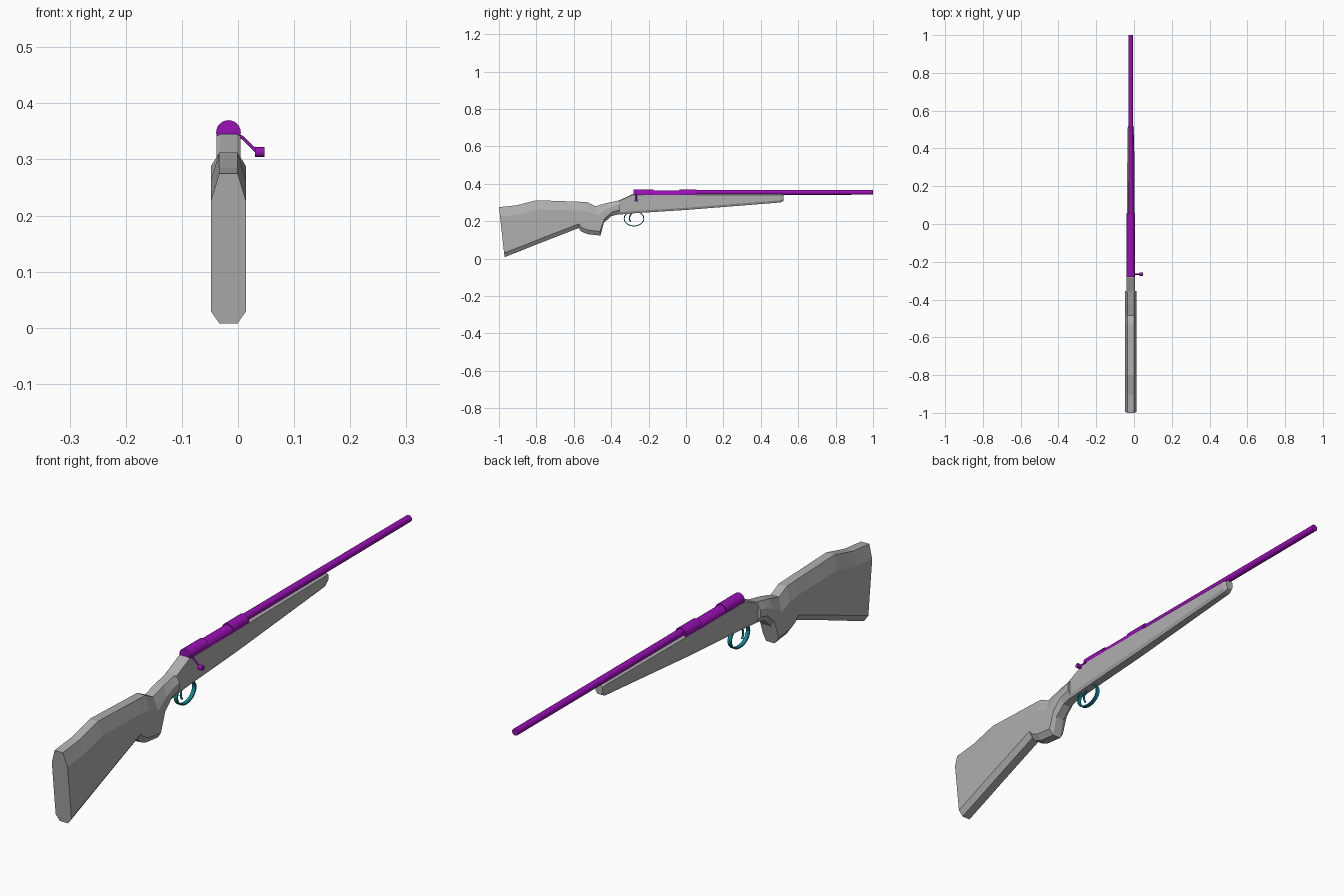
import bpy
import bmesh
from math import pi, sin, cos
from mathutils import Matrix, Vector

cube = bpy.data.objects.get("Cube")
if cube:
    bpy.data.objects.remove(cube, do_unlink=True)

AXIS_X = -0.017


def make_material(name, rgb):
    mat = bpy.data.materials.new(name)
    mat.use_nodes = True
    color = (*rgb, 1)
    mat.diffuse_color = color
    mat.node_tree.nodes["Principled BSDF"].inputs["Base Color"].default_value = color
    return mat


grey = make_material("grey", (0.43, 0.43, 0.43))
purple = make_material("purple", (0.32, 0.005, 0.46))
teal = make_material("teal", (0.005, 0.23, 0.29))


def finish(name, bm, mat, smooth=True):
    bmesh.ops.recalc_face_normals(bm, faces=bm.faces)
    mesh = bpy.data.meshes.new(name)
    bm.to_mesh(mesh)
    bm.free()
    mesh.materials.append(mat)
    obj = bpy.data.objects.new(name, mesh)
    bpy.context.collection.objects.link(obj)
    if smooth:
        bpy.ops.object.select_all(action="DESELECT")
        obj.select_set(True)
        bpy.context.view_layer.objects.active = obj
        bpy.ops.object.shade_smooth_by_angle(angle=pi / 6)
    return obj


def loft(name, rings, mat, smooth=True, closed=False):
    """Skin a list of equal-length point rings."""
    bm = bmesh.new()
    loops = [[bm.verts.new(p) for p in ring] for ring in rings]
    pairs = list(zip(loops, loops[1:]))
    if closed:
        pairs.append((loops[-1], loops[0]))
    for a, b in pairs:
        for i in range(len(a)):
            j = (i + 1) % len(a)
            bm.faces.new((a[i], a[j], b[j], b[i]))
    if not closed:
        bm.faces.new(loops[0])
        bm.faces.new(loops[-1])
    return finish(name, bm, mat, smooth)


def stock_ring(top, bottom, half, inset, top_drop, bottom_drop):
    """Chamfered section spanning from a top (y, z) to a bottom (y, z)."""
    top, bottom = Vector((0, *top)), Vector((0, *bottom))
    height = (top - bottom).length
    upper = top.lerp(bottom, min(top_drop / height, 0.33))
    lower = bottom.lerp(top, min(bottom_drop / height, 0.3))
    inner = half - inset
    right = [(inner, top), (half, upper), (half, lower), (inner, bottom)]
    ring = right + [(-x, p) for x, p in reversed(right)]
    return [(AXIS_X + x, p.y, p.z) for x, p in ring]


def tube(name, sections, z, mat, sides=24):
    """Turned part along y, given (y, radius) sections."""
    angles = [2 * pi * i / sides for i in range(sides)]
    return loft(name, [[(AXIS_X + r * cos(a), y, z + r * sin(a)) for a in angles]
                       for y, r in sections], mat)


def sweep(name, points, radius, mat):
    """Thin round rod following a short path."""
    curve = bpy.data.curves.new(name, "CURVE")
    curve.dimensions = "3D"
    curve.bevel_depth = radius
    curve.bevel_resolution = 2
    curve.use_fill_caps = True
    spline = curve.splines.new("POLY")
    spline.points.add(len(points) - 1)
    for point, co in zip(spline.points, points):
        point.co = (*co, 1)
    curve.materials.append(mat)
    obj = bpy.data.objects.new(name, curve)
    bpy.context.collection.objects.link(obj)
    return obj


# Buttstock and pistol grip
butt = [
    ((-1.0, 0.275), (-0.97, 0.008)),
    ((-0.905, 0.285), (-0.88, 0.043)),
    ((-0.8, 0.312), (-0.78, 0.083)),
    ((-0.57, 0.304), (-0.575, 0.163)),
    ((-0.545, 0.303), (-0.56, 0.145)),
    ((-0.527, 0.302), (-0.527, 0.131)),
    ((-0.484, 0.28), (-0.457, 0.123)),
    ((-0.425, 0.297), (-0.44, 0.19)),
    ((-0.39, 0.304), (-0.4, 0.227)),
    ((-0.355, 0.312), (-0.355, 0.238)),
]
loft("buttstock", [stock_ring(t, b, 0.0315, 0.015, 0.05, 0.022)
                   for t, b in butt], grey, smooth=False)

# Forestock, tapering towards the muzzle
fore = [
    ((-0.36, 0.31), (-0.36, 0.235), 0.0215),
    ((-0.285, 0.345), (-0.27, 0.243), 0.0215),
    ((0, 0.345), (0, 0.26), 0.021),
    ((0.505, 0.345), (0.505, 0.3), 0.0175),
    ((0.52, 0.342), (0.52, 0.308), 0.014),
]
loft("forestock", [stock_ring(t, b, h, 0.006, 0.004, 0.012)
                   for t, b, h in fore], grey, smooth=False)

# Barrel and receiver
tube("barrel", [(0.0, 0.0135), (1.0, 0.0125)], 0.354, purple)
tube("receiver_rear", [(-0.28, 0.022), (-0.175, 0.022)], 0.348, purple)
tube("receiver_front", [(-0.035, 0.022), (0.055, 0.022)], 0.348, purple)
tube("bolt_body", [(-0.18, 0.0215), (-0.03, 0.0215)], 0.343, purple)

# Bolt handle and knob
sweep("bolt_handle", [(0.0, -0.266, 0.343), (0.008, -0.266, 0.339),
                      (0.02, -0.266, 0.327), (0.036, -0.266, 0.312)], 0.003, purple)
bm = bmesh.new()
bmesh.ops.create_cone(bm, cap_ends=True, segments=16, radius1=0.009, radius2=0.009,
                      depth=0.017, matrix=Matrix.Translation((0.0385, -0.266, 0.313))
                      @ Matrix.Rotation(pi / 2, 4, "Y"))
finish("bolt_knob", bm, purple)

# Trigger guard: a flat band bent into an oval
band = []
for i in range(32):
    a = 2 * pi * i / 32
    ring = []
    for x, off in ((-1, 0), (1, 0), (1, 1), (-1, 1)):
        ry, rz = 0.055 - 0.005 * off, 0.042 - 0.005 * off
        ring.append((AXIS_X + 0.007 * x, -0.278 + ry * cos(a), 0.214 + rz * sin(a)))
    band.append(ring)
loft("trigger_guard", band, teal, closed=True)

# Trigger
sweep("trigger", [(AXIS_X, -0.29, 0.245), (AXIS_X, -0.301, 0.225),
                  (AXIS_X, -0.303, 0.21), (AXIS_X, -0.296, 0.196)], 0.0035, teal)
